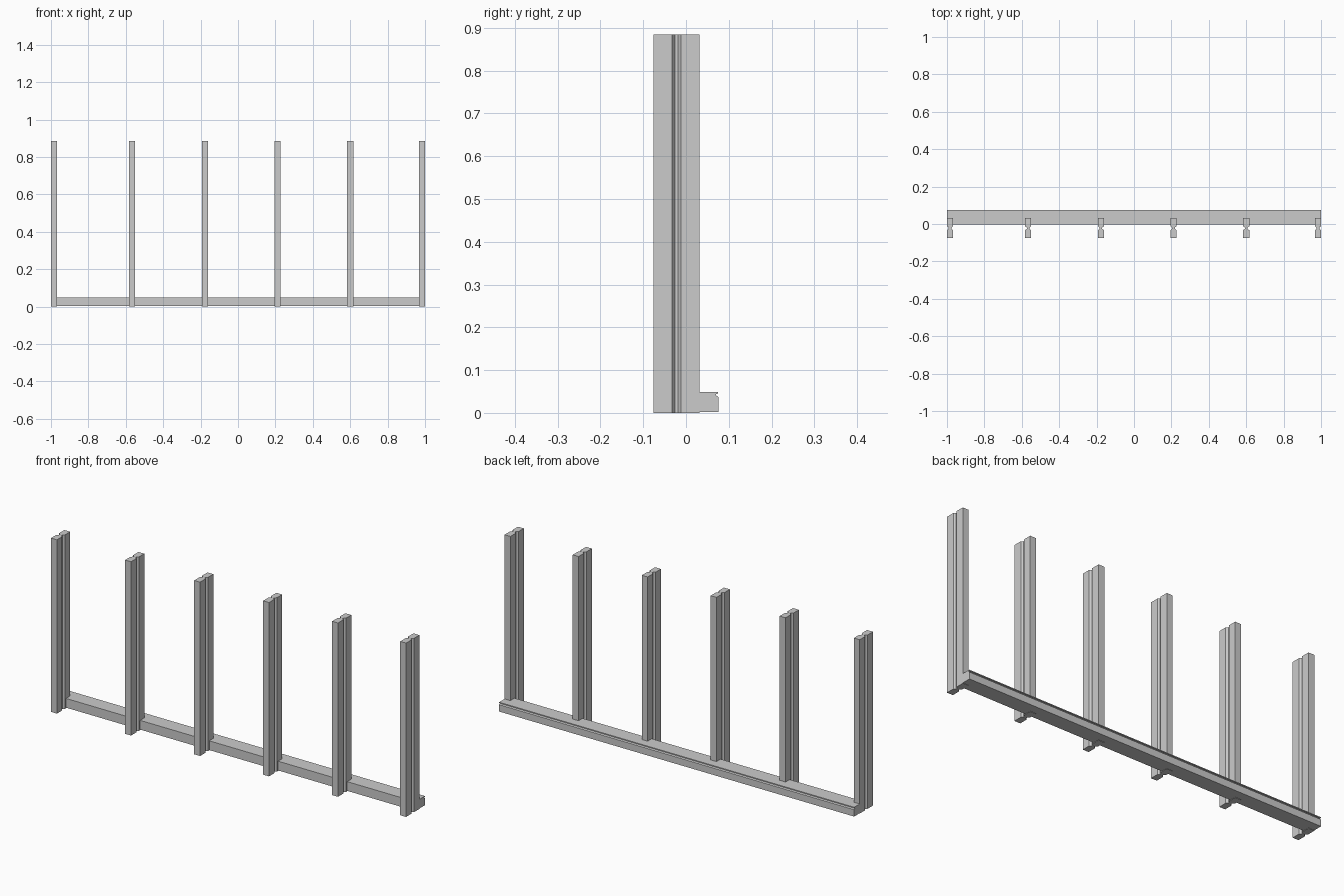
import bpy, bmesh

if "Cube" in bpy.data.objects:
    bpy.data.objects.remove(bpy.data.objects["Cube"])


def prism(name, profile, to_3d, start, end):
    """Extrude a closed 2D profile between two positions along an axis."""
    bm = bmesh.new()
    a = [bm.verts.new(to_3d(u, v, start)) for u, v in profile]
    b = [bm.verts.new(to_3d(u, v, end)) for u, v in profile]
    bm.faces.new(a)
    bm.faces.new(b)
    n = len(profile)
    for i in range(n):
        j = (i + 1) % n
        bm.faces.new((a[i], a[j], b[j], b[i]))
    bmesh.ops.recalc_face_normals(bm, faces=bm.faces[:])
    mesh = bpy.data.meshes.new(name)
    bm.to_mesh(mesh)
    bm.free()
    obj = bpy.data.objects.new(name, mesh)
    bpy.context.collection.objects.link(obj)
    return obj


# Upright posts: rectangular section with a trapezoid groove down each side
half, waist = 0.0165, 0.007
side = [(half, -0.076), (half, -0.033), (waist, -0.026),
        (waist, -0.019), (half, -0.012), (half, 0.031)]
section = side + [(-x, y) for x, y in reversed(side)]
for i, cx in enumerate((-0.9835, -0.566, -0.177, 0.211, 0.600, 0.9835)):
    prism(f"post_{i + 1}", section,
          lambda u, v, t, cx=cx: (cx + u, v, t), 0.0, 0.885)

# Bottom rail: square section with a small groove under its rear top lip
rail = [(-0.002, 0.002), (0.076, 0.002), (0.076, 0.037), (0.070, 0.041),
        (0.070, 0.044), (0.075, 0.045), (0.075, 0.049), (-0.002, 0.049)]
prism("bottom_rail", rail, lambda u, v, t: (t, u, v), -1.0, 1.0)
